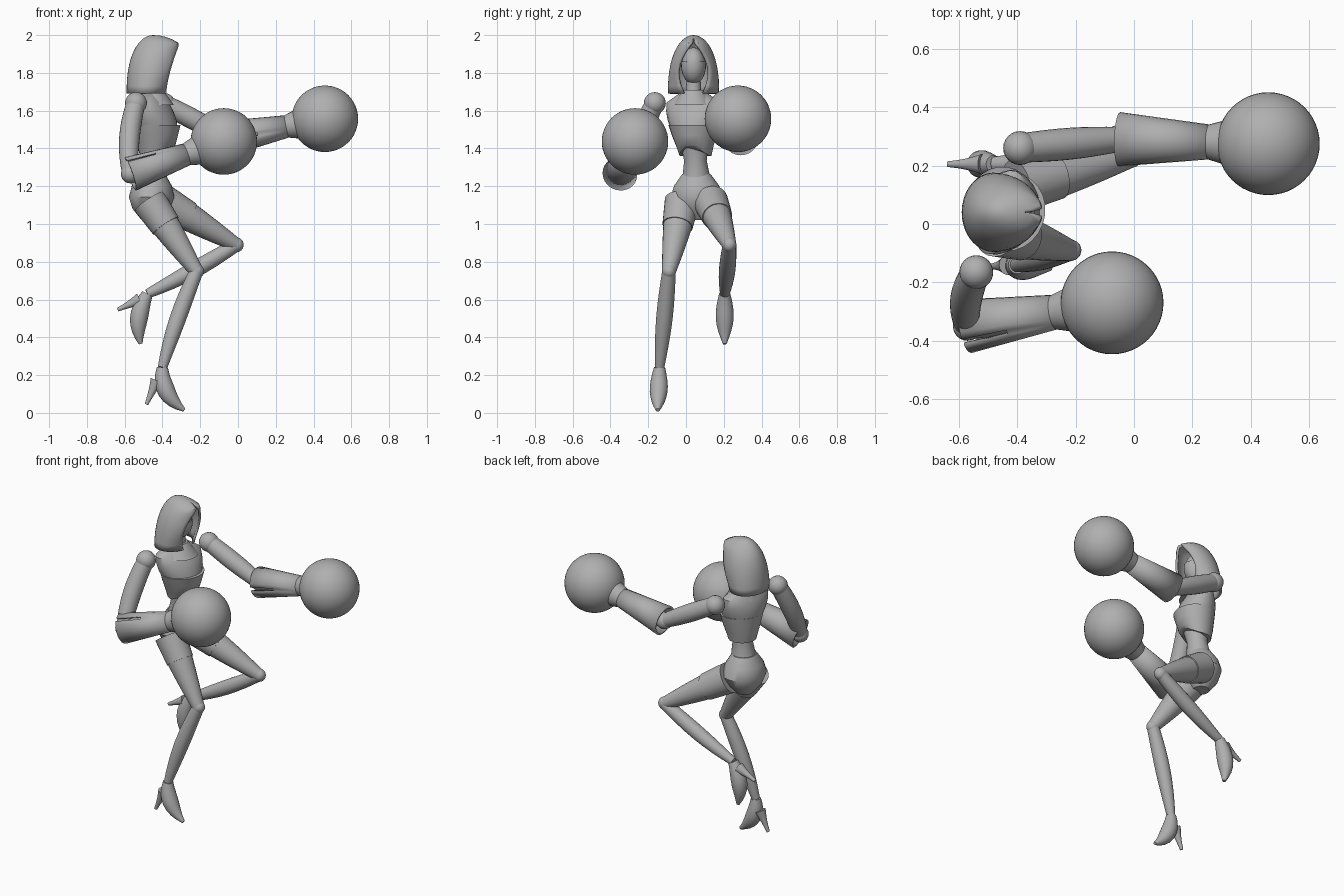
import bpy, bmesh, math
from mathutils import Vector, Matrix

if "Cube" in bpy.data.objects:
    bpy.data.objects.remove(bpy.data.objects["Cube"], do_unlink=True)

grey = bpy.data.materials.new("plain_grey")
grey.use_nodes = True
COLOUR = (.43, .43, .43, 1)
grey.diffuse_color = COLOUR
grey.node_tree.nodes["Principled BSDF"].inputs["Base Color"].default_value = COLOUR


def finish(name, bm, thickness=0):
    """Turn a bmesh into a smooth-shaded object, with an optional wall."""
    bmesh.ops.recalc_face_normals(bm, faces=bm.faces)
    mesh = bpy.data.meshes.new(name)
    bm.to_mesh(mesh)
    bm.free()
    mesh.materials.append(grey)
    obj = bpy.data.objects.new(name, mesh)
    bpy.context.collection.objects.link(obj)
    bpy.ops.object.select_all(action="DESELECT")
    obj.select_set(True)
    bpy.context.view_layer.objects.active = obj
    bpy.ops.object.shade_smooth_by_angle(angle=math.radians(40))
    if thickness:
        wall = obj.modifiers.new("wall", "SOLIDIFY")
        wall.thickness = thickness
        wall.offset = -1
    return obj


def skin(name, rings, sides=24, caps=True, slit=None, thickness=0):
    """Skin ellipses given as (centre, width axis, depth axis)."""
    bm = bmesh.new()
    loops = []
    for centre, across, deep in rings:
        angles = [math.tau * k / sides for k in range(sides)]
        loops.append([bm.verts.new(centre + across * math.cos(a) + deep * math.sin(a))
                      for a in angles])
    for low, high in zip(loops, loops[1:]):
        for k in range(sides):
            if k == slit and low is loops[0]:
                continue
            following = (k + 1) % sides
            bm.faces.new((low[k], low[following], high[following], high[k]))
    if caps:
        bm.faces.new(loops[0])
        bm.faces.new(loops[-1])
    return finish(name, bm, thickness)


def limb(name, start, end, start_radius, end_radius, bulge=0, bow=(0, 0, 0), steps=8, **options):
    """Tapering tube from start to end, optionally swollen or bowed in the middle."""
    start, end, bow = Vector(start), Vector(end), Vector(bow)
    rings = []
    for i in range(steps + 1):
        t = i / steps
        centre = start.lerp(end, t) + bow * 2 * t * (1 - t)
        tangent = (end - start + bow * 2 * (1 - 2 * t)).normalized()
        side = Vector((0, 1, 0))
        side = (side - tangent * side.dot(tangent)).normalized()
        radius = start_radius + (end_radius - start_radius) * t + bulge * math.sin(math.pi * t)
        rings.append((centre, side * radius, tangent.cross(side) * radius))
    return skin(name, rings, **options)


def trunk(name, bottom, top, turn, profile):
    """Level ellipses, evenly spaced in height; profile holds half width and half depth."""
    bottom, top = Vector(bottom), Vector(top)
    spin = Matrix.Rotation(math.radians(turn), 3, "Z")
    rings = []
    for i, (width, depth) in enumerate(profile):
        centre = bottom.lerp(top, i / (len(profile) - 1))
        rings.append((centre, spin @ Vector((0, width, 0)), spin @ Vector((-depth, 0, 0))))
    return skin(name, rings)


def ball(name, centre, size, segments=24, cut_height=None):
    bm = bmesh.new()
    bmesh.ops.create_uvsphere(bm, u_segments=segments, v_segments=segments // 2, radius=1)
    bmesh.ops.scale(bm, vec=size, verts=bm.verts)
    bmesh.ops.translate(bm, vec=centre, verts=bm.verts)
    if cut_height:
        bmesh.ops.bisect_plane(bm, geom=bm.verts[:] + bm.edges[:] + bm.faces[:],
                               plane_co=(centre[0], centre[1], cut_height),
                               plane_no=(0, 0, 1), clear_outer=True)
    return finish(name, bm)


# Hood: arcs around the back that leave a teardrop opening towards +x
bm = bmesh.new()
rows = []
ROWS, ARC = 12, 32
for i in range(ROWS + 1):
    t = math.sin(math.pi / 2 * i / ROWS)
    dome = math.sqrt(max(0, 1 - t ** 2.4))
    back = -.45 - .14 * dome
    front = min(-.38 + .09 * t ** 1.5, -.45 + .25 * dome)
    opening = max(.01, .4 - .52 * t + .55 * math.sin(math.pi * t))
    row = []
    for k in range(ARC + 1):
        a = opening + (math.tau - 2 * opening) * k / ARC
        reach = (math.cos(a) + 1) / (math.cos(opening) + 1)
        row.append(bm.verts.new((back + (front - back) * reach,
                                 .04 + .136 * dome * math.sin(a), 1.69 + .31 * t)))
    rows.append(row)
for low, high in zip(rows, rows[1:]):
    for k in range(ARC):
        bm.faces.new((low[k], low[k + 1], high[k + 1], high[k]))
bmesh.ops.remove_doubles(bm, verts=bm.verts, dist=.002)
finish("hood", bm, thickness=.015)

# Head, mask and neck
ball("head", (-.445, .04, 1.84), (.075, .062, .095))
ball("face_mask", (-.443, .04, 1.84), (.08, .066, .1), cut_height=1.86)
limb("neck", (-.45, .04, 1.64), (-.45, .04, 1.8), .045, .035)
trunk("collar", (-.44, .04, 1.63), (-.455, .04, 1.71), -20, [(.11, .1), (.055, .06)])

# Torso, twisted towards the forward punch
trunk("chest", (-.43, .04, 1.5), (-.465, .04, 1.69), -20,
      [(.12, .11), (.14, .11), (.15, .1), (.15, .08), (.08, .05)])
bodice = trunk("bodice", (-.435, .05, 1.36), (-.425, .04, 1.525), -20,
               [(.085, .085), (.1, .1), (.12, .11), (.135, .12)])
trunk("waist", (-.45, .055, 1.24), (-.43, .045, 1.43), -10,
      [(.075, .075), (.06, .06), (.075, .075)])
trunk("hips", (-.46, .06, 1.02), (-.455, .055, 1.265), -10,
      [(.05, .05), (.11, .1), (.14, .12), (.12, .105), (.075, .07)])

# Arched lower hem at the front of the bodice
hem = min(v.co.z for v in bodice.data.vertices)
forward = Matrix.Rotation(math.radians(-20), 3, "Z") @ Vector((1, 0, 0))
for v in bodice.data.vertices:
    if v.co.z < hem + .01:
        facing = (v.co - Vector((-.435, .05, v.co.z))).normalized().dot(forward)
        v.co.z += .05 * max(0, facing) ** 2

# Legs: the right one stands, the left one is raised and folded
LEGS = {
    "right": dict(hip=(-.47, -.02, 1.12), knee=(-.22, -.09, .75), ankle=(-.4, -.14, .24),
                  toe=(-.285, -.15, .015), arch=(-.07, 0, -.03),
                  heel=(-.43, -.14, .17), heel_tip=(-.485, -.145, .045), calf=(-.02, 0, 0)),
    "left": dict(hip=(-.4, .13, 1.12), knee=(-.01, .23, .89), ankle=(-.48, .205, .63),
                 toe=(-.515, .205, .365), arch=(-.055, 0, 0),
                 heel=(-.52, .205, .6), heel_tip=(-.637, .205, .546), calf=(0, 0, -.02)),
}
for side, leg in LEGS.items():
    hip, knee = Vector(leg["hip"]), Vector(leg["knee"])
    limb(side + "_thigh", hip, knee, .09, .037, .005)
    limb(side + "_shorts_leg", hip, hip.lerp(knee, .35), .093, .081)
    ball(side + "_knee", knee, (.04, .037, .04))
    limb(side + "_shin", knee, leg["ankle"], .036, .025, .013, leg["calf"])
    limb(side + "_shoe", leg["ankle"], leg["toe"], .03, .01, .027, leg["arch"])
    limb(side + "_heel", leg["heel"], leg["heel_tip"], .035, .01, -.004)

# Arms and boxing gloves: split cuff, forearm inside it, flared wrist, round fist
ARMS = {
    "right": dict(shoulder=(-.54, -.165, 1.64), elbow=(-.57, -.35, 1.265),
                  fist=(-.075, -.27, 1.437), bow=(-.04, 0, 0), slit=8),
    "left": dict(shoulder=(-.39, .26, 1.635), elbow=(-.05, .29, 1.455),
                 fist=(.46, .275, 1.557), bow=(0, 0, 0), slit=12),
}
for side, arm in ARMS.items():
    shoulder, elbow, fist = (Vector(arm[key]) for key in ("shoulder", "elbow", "fist"))
    wrist = elbow.lerp(fist, .6)
    ball(side + "_shoulder", shoulder, (.058, .058, .058))
    limb(side + "_upper_arm", shoulder, elbow, .05, .043, .008, arm["bow"])
    ball(side + "_elbow", elbow, (.05, .05, .05))
    limb(side + "_forearm", elbow, wrist, .045, .04, .008)
    limb(side + "_glove_cuff", elbow, wrist, .093, .06, steps=2, caps=False,
         slit=arm["slit"], thickness=.012)
    limb(side + "_glove_wrist", wrist, elbow.lerp(fist, .8), .06, .09)
    ball(side + "_glove_fist", fist, (.176, .176, .176), 48)
